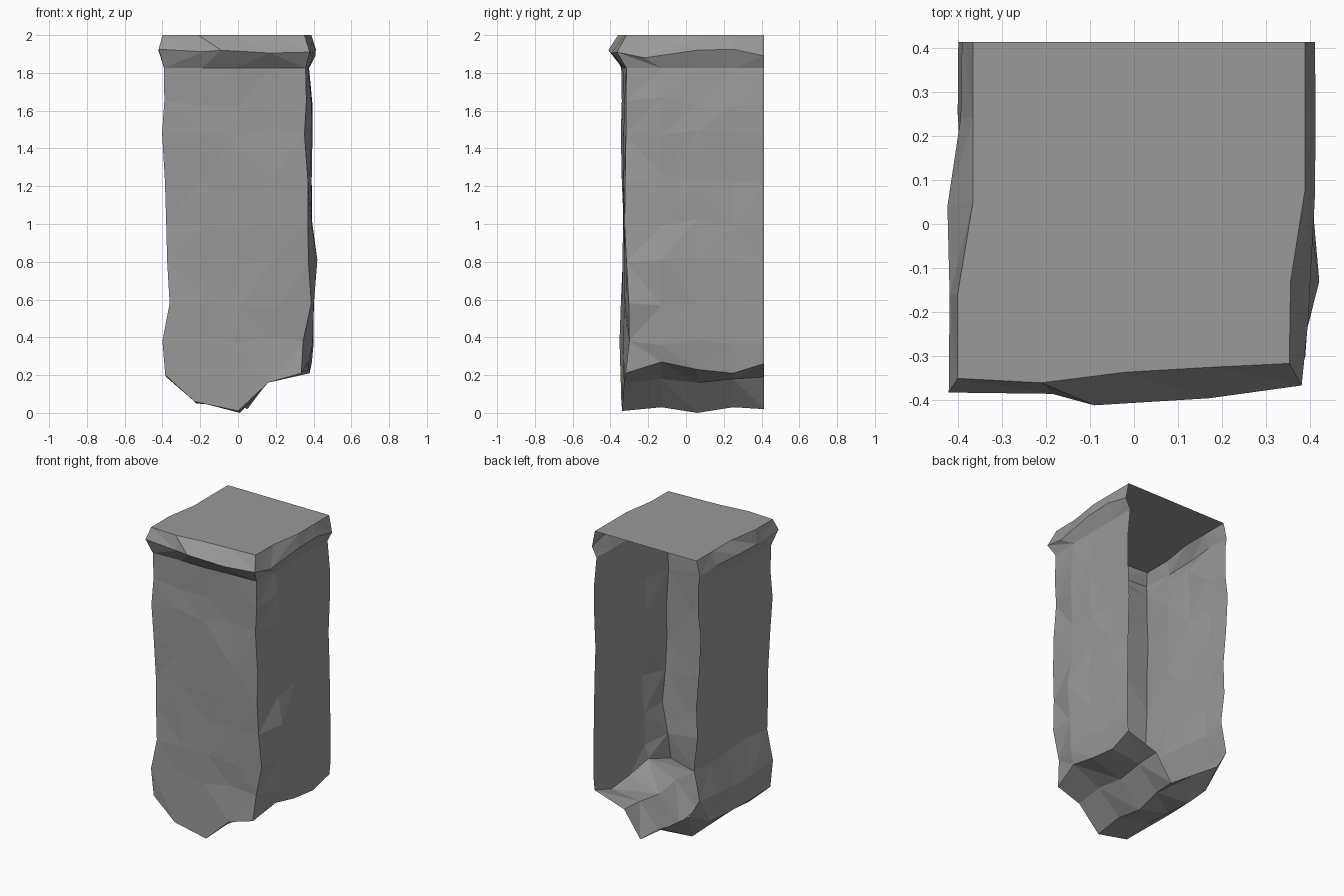
import bpy, bmesh, random

random.seed(4)
BACK = 0.413
YS = [-0.13, 0.06, 0.25, BACK]            # side-wall columns behind the front corners

# Per level: z, left x, front-right corner x, right-side x, front y, right corner y
LEVELS = [
    (0.20, -0.385, 0.335, 0.385, -0.345, -0.320),
    (0.38, -0.400, 0.345, 0.400, -0.352, -0.300),
    (0.58, -0.362, 0.388, 0.402, -0.345, -0.303),
    (0.80, -0.375, 0.373, 0.400, -0.335, -0.315),
    (1.00, -0.380, 0.370, 0.397, -0.330, -0.325),
    (1.23, -0.387, 0.370, 0.387, -0.340, -0.322),
    (1.48, -0.402, 0.352, 0.395, -0.345, -0.318),
    (1.65, -0.390, 0.362, 0.390, -0.340, -0.318),
    (1.825, -0.392, 0.358, 0.372, -0.343, -0.315),
]
# Underside: x, z of the three middle points at the front and at each step back
KEEL = [[(-0.23, 0.06), (0.00, 0.01), (0.16, 0.16)],
        [(-0.22, 0.07), (0.01, 0.03), (0.17, 0.18)],
        [(-0.22, 0.06), (0.01, 0.00), (0.16, 0.16)],
        [(-0.22, 0.05), (0.03, 0.03), (0.17, 0.18)],
        [(-0.11, 0.13), (0.05, 0.02), (0.17, 0.19)]]
# Projecting rim and top outline, left back -> front -> right back
RIM = [(-0.39, BACK), (-0.393, 0.24), (-0.423, 0.04), (-0.418, -0.16), (-0.42, -0.382),
       (-0.185, -0.385), (-0.09, -0.411), (0.17, -0.395), (0.38, -0.366),
       (0.395, -0.22), (0.41, 0.06), (0.412, 0.25), (0.41, BACK)]
RIM_Z = [1.90, 1.91, 1.92, 1.91, 1.925, 1.912, 1.92, 1.905, 1.91, 1.88, 1.92, 1.925, 1.89]
TOP = [(-0.365, BACK), (-0.365, 0.24), (-0.365, 0.05), (-0.40, -0.16), (-0.40, -0.35),
       (-0.21, -0.36), (-0.02, -0.336), (0.17, -0.325), (0.352, -0.316),
       (0.355, -0.13), (0.388, 0.08), (0.388, 0.25), (0.388, BACK)]
RIGHT_FOOT_Z = [0.27, 0.23, 0.21, 0.26]
LEFT_FOOT = [(-0.315, 0.27), (-0.36, 0.19), (-0.375, 0.19), (-0.38, 0.19)]   # back to front


def jit(a):
    return random.uniform(-a, a)


bm = bmesh.new()


def quad(a, b, c, d):
    """Split a facet along a random diagonal."""
    if random.random() < 0.5:
        a, b, c, d = b, c, d, a
    bm.faces.new((a, b, c))
    bm.faces.new((a, c, d))


# Chipped wall rows
rows = []
for i, (z, xl, xc, xr, yf, yc) in enumerate(LEVELS):
    foot = i == 0
    flat = i == len(LEVELS) - 1
    dz = 0.0 if flat else 0.025
    pts = []
    for k, y in enumerate(reversed(YS)):
        x = LEFT_FOOT[k][0] if foot else xl + 0.008 + jit(0.008)
        pts.append((x, y, LEFT_FOOT[k][1] if foot else z + jit(dz)))
    pts.append((xl, yf, z))
    for k, (kx, kz) in enumerate(KEEL[0]):
        t = (k + 1) / 4
        x = kx if foot else xl + (xc - xl) * t + jit(0.015)
        pts.append((x, yf + (yc - yf) * t + jit(0.007), kz if foot else z + jit(dz)))
    pts.append((xc, yc, z + 0.01 * foot))
    for k, y in enumerate(YS):
        x = xc + (xr - xc) * (0.8, 0.95, 0.9, 1.0)[k] + jit(0.006)
        if k == 0 and z == 0.80:
            x = 0.42                       # one bulge on the right side
        pts.append((x, y, RIGHT_FOOT_Z[k] if foot else z + jit(dz)))
    rows.append([bm.verts.new(p) for p in pts])
rows.append([bm.verts.new((x, y, z)) for (x, y), z in zip(RIM, RIM_Z)])
rows.append([bm.verts.new((x, y, 2.0)) for x, y in TOP])
for lo, hi in zip(rows, rows[1:]):
    for j in range(len(lo) - 1):
        quad(lo[j], lo[j + 1], hi[j + 1], hi[j])

# Flat top
bm.faces.new(rows[-1])

# Keel-shaped underside; the back stays open
foot = rows[0]
prev = foot[4:9]
for k, y in enumerate(YS):
    mid = [bm.verts.new((x, y, z)) for x, z in KEEL[k + 1]]
    line = [foot[3 - k]] + mid + [foot[9 + k]]
    for j in range(4):
        quad(prev[j + 1], prev[j], line[j], line[j + 1])
    prev = line

mesh = bpy.data.meshes.new("stone_pillar")
bm.normal_update()
bm.to_mesh(mesh)
bm.free()
pillar = bpy.data.objects.new("stone_pillar", mesh)
bpy.context.collection.objects.link(pillar)

# Dark grey stone
stone = bpy.data.materials.new("stone")
stone.diffuse_color = (0.32, 0.32, 0.32, 1.0)
mesh.materials.append(stone)
